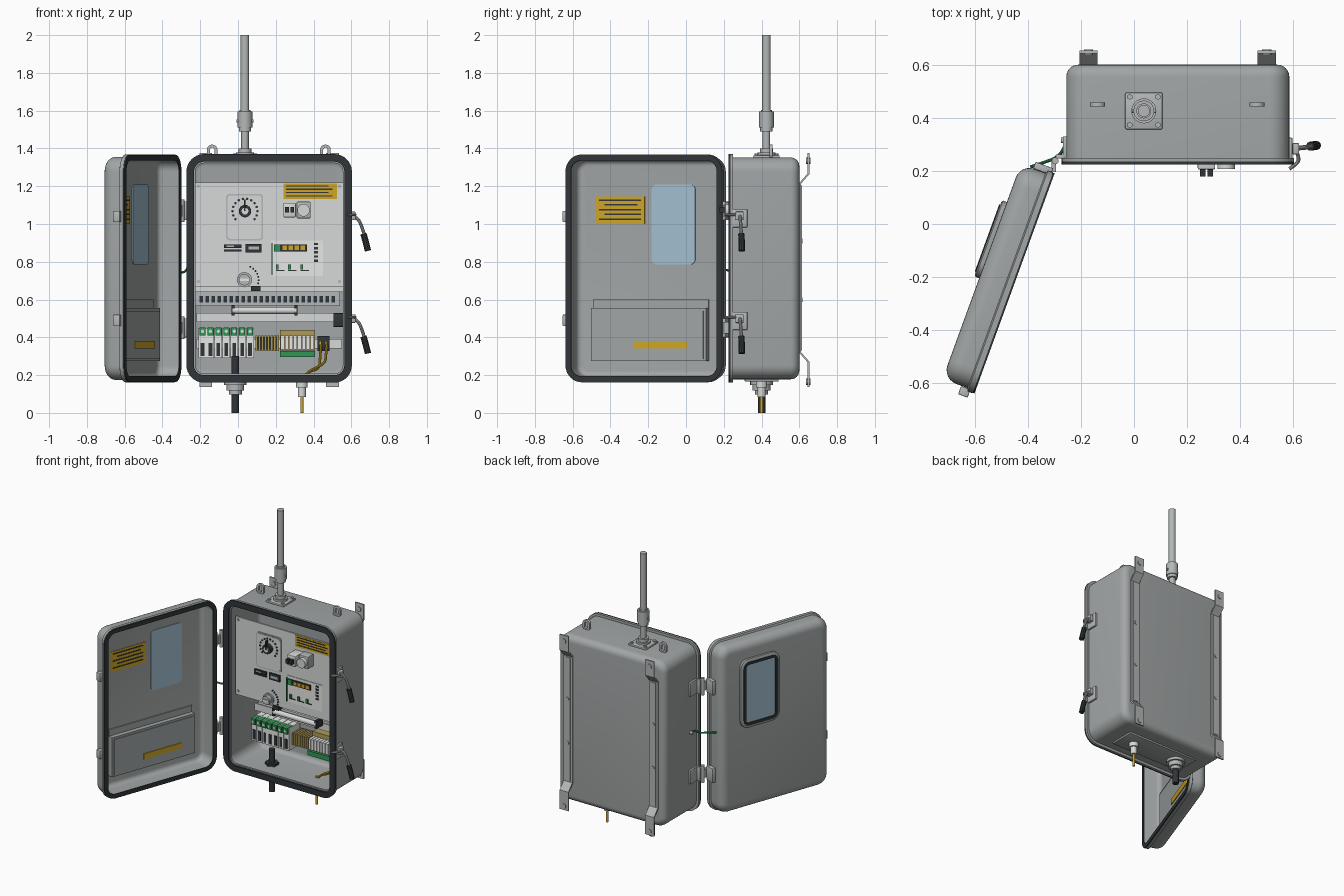
import bpy, bmesh, math
from mathutils import Matrix, Vector

if "Cube" in bpy.data.objects:
    bpy.data.objects.remove(bpy.data.objects["Cube"])

def material(name, c):
    m = bpy.data.materials.new(name)
    m.diffuse_color = (*c, 1)
    m.use_nodes = True
    m.node_tree.nodes["Principled BSDF"].inputs["Base Color"].default_value = m.diffuse_color
    return m

GREY = material("enclosure grey", (0.36, 0.38, 0.38))
LIGHT = material("panel light grey", (0.68, 0.69, 0.69))
METAL = material("metal grey", (0.46, 0.48, 0.48))
WHITE = material("white", (0.85, 0.85, 0.84))
DARK = material("rubber black", (0.03, 0.036, 0.04))
YELLOW = material("yellow", (0.62, 0.38, 0.02))
GREEN = material("green", (0.03, 0.30, 0.09))
GLASS = material("window blue", (0.36, 0.52, 0.63))
TAN = material("terminal tan", (0.42, 0.33, 0.10))
I = Matrix()
DOOR = Matrix.Translation((-0.305, 0.195, 0)) @ Matrix.Rotation(math.radians(-110), 4, 'Z')

def finish(bm, name, mat, M=I):
    bmesh.ops.recalc_face_normals(bm, faces=bm.faces)
    me = bpy.data.meshes.new(name)
    bm.to_mesh(me)
    bm.free()
    me.materials.append(mat)
    ob = bpy.data.objects.new(name, me)
    ob.matrix_world = M
    bpy.context.collection.objects.link(ob)
    return ob

def boxes(name, mat, *bs, M=I, bevel=0):
    """each box is x0, x1, y0, y1, z0, z1"""
    bm = bmesh.new()
    for x0, x1, y0, y1, z0, z1 in bs:
        T = Matrix.Translation(((x0+x1)/2, (y0+y1)/2, (z0+z1)/2)) @ Matrix.Diagonal((x1-x0, y1-y0, z1-z0, 1))
        bmesh.ops.create_cube(bm, size=1, matrix=T)
    ob = finish(bm, name, mat, M)
    if bevel:
        mod = ob.modifiers.new("bevel", 'BEVEL')
        mod.width, mod.segments = bevel, 2
    return ob

def cyls(name, mat, axis, *cs, M=I, n=24):
    """each cylinder is x, y, z, radius, length; it starts at the point and runs along the axis"""
    bm = bmesh.new()
    R = {'x': Matrix.Rotation(math.pi/2, 4, 'Y'), 'y': Matrix.Rotation(-math.pi/2, 4, 'X'), 'z': I}[axis]
    for x, y, z, r, h in cs:
        T = Matrix.Translation((x, y, z)) @ R @ Matrix.Translation((0, 0, h/2))
        bmesh.ops.create_cone(bm, cap_ends=True, segments=n, radius1=r, radius2=r, depth=abs(h), matrix=T)
    return finish(bm, name, mat, M)

def fillet(d, y, R, s, n=6):
    return [(d + R*(1-math.cos(t)), y - s*R*(1-math.sin(t))) for t in (math.pi/2*i/n for i in range(n+1))]

def loft(name, mat, rect, r, rings, M=I, loop=False, n=8):
    """rounded rectangle in xz, swept through rings of (inset, y)"""
    x0, x1, z0, z1 = rect
    bm = bmesh.new()
    rows = []
    for d, y in rings:
        q = max(r-d, 0.004)
        row = []
        for k, (cx, cz) in enumerate([(x1-d-q, z1-d-q), (x0+d+q, z1-d-q), (x0+d+q, z0+d+q), (x1-d-q, z0+d+q)]):
            for i in range(n+1):
                a = math.pi/2*(k + i/n)
                row.append(bm.verts.new((cx+q*math.cos(a), y, cz+q*math.sin(a))))
        rows.append(row)
    pairs = list(zip(rows, rows[1:])) + ([(rows[-1], rows[0])] if loop else [])
    for a, b in pairs:
        for i in range(len(a)):
            j = (i+1) % len(a)
            bm.faces.new((a[i], a[j], b[j], b[i]))
    if not loop:
        bm.faces.new(rows[0])
        bm.faces.new(rows[-1])
    return finish(bm, name, mat, M)

def tube(name, mat, r, *pts):
    cu = bpy.data.curves.new(name, 'CURVE')
    cu.dimensions, cu.bevel_depth, cu.bevel_resolution, cu.use_fill_caps = '3D', r, 3, True
    s = cu.splines.new('NURBS')
    s.points.add(len(pts)-1)
    for p, c in zip(s.points, pts):
        p.co = (*c, 1)
    s.use_endpoint_u, s.order_u = True, min(3, len(pts))
    cu.materials.append(mat)
    ob = bpy.data.objects.new(name, cu)
    bpy.context.collection.objects.link(ob)

# enclosure shell, with front gasket
CASE = (-0.255, 0.585, 0.178, 1.352)
loft("enclosure_shell", GREY, CASE, 0.075, fillet(.012, .588, .035, 1)[::-1] +
     [(.012, .25), (.03, .25), (.03, .236), (-.018, .236), (-.018, .248), (0, .248)] + fillet(0, .6, .045, 1))
loft("enclosure_gasket", DARK, CASE, 0.075, [(-.018, .236), (-.018, .224), (.022, .224), (.022, .236)], loop=True)

# door shell, gasket and window
LEAF = (0, 0.886, 0.162, 1.368)
loft("door_shell", GREY, LEAF, 0.09, fillet(.03, -.112, .03, -1)[::-1] +
     [(.03, 0), (0, 0), (0, -.02), (.012, -.025)] + fillet(.012, -.125, .055, -1), M=DOOR)
loft("door_gasket", DARK, LEAF, 0.09, [(.002, 0), (.002, .007), (.032, .007), (.032, 0)], M=DOOR, loop=True)
WIN = (0.195, 0.44, 0.785, 1.21)
loft("window_bezel", GREY, WIN, 0.03, [(-.03, -.12), (-.03, -.14), (-.022, -.145), (-.004, -.145), (-.004, -.12)], M=DOOR, loop=True)
loft("window_seal", DARK, WIN, 0.03, [(-.012, -.12), (-.012, -.149), (.006, -.149), (.006, -.12)], M=DOOR, loop=True)
loft("window_glass", GLASS, WIN, 0.03, [(0, -.107), (0, -.139)], M=DOOR)

# door inside: label and document pocket
boxes("door_label", YELLOW, (.48, .755, -.113, -.108, 1.0, 1.145), M=DOOR)
boxes("door_label_lines", DARK, *[(.50+.02*(i == 3), .735-.03*(i % 2), -.109, -.106, 1.022+.025*i, 1.030+.025*i) for i in range(5)], M=DOOR)
boxes("document_pocket", GREY, (.12, .77, -.113, -.072, .275, .555), (.12, .77, -.113, -.104, .555, .60),
      (.135, .755, -.073, -.067, .285, .54), M=DOOR)
boxes("pocket_label", YELLOW, (.225, .525, -.068, -.062, .34, .38), M=DOOR)

# hinges, catches and earth wire
for z in (1.07, .45):
    boxes("hinge_body_leaf", METAL, (-.268, -.25, .25, .33, z-.05, z+.05), (-.295, -.262, .246, .262, z-.05, z+.05), bevel=.003)
    boxes("hinge_door_leaf", METAL, (-.014, .012, -.075, -.005, z-.05, z+.05), M=DOOR, bevel=.003)
    cyls("hinge_barrel", METAL, 'z', (-.297, .238, z-.06, .013, .12))
    boxes("hinge_arm", METAL, (-.31, -.294, .195, .24, z-.03, z+.03))
for z in (1.04, .49):
    boxes("door_catch", METAL, (.875, .908, -.05, -.012, z-.03, z+.03), M=DOOR, bevel=.004)
tube("earth_wire", GREEN, .006, (-.25, .32, .76), (-.265, .28, .765), (-.29, .25, .74), (-.33, .235, .75), (-.39, .215, .757))
cyls("earth_stud", METAL, 'x', (-.275, .315, .76, .01, .03))

# side latches with lever and grip
for z in (1.03, .487):
    boxes("latch_base", METAL, (.58, .597, .235, .325, z-.048, z+.048), (.597, .622, .262, .305, z-.01, z+.035), bevel=.004)
    tube("latch_hook", METAL, .007, (.60, .30, z+.02), (.625, .25, z+.02), (.612, .225, z+.02), (.585, .208, z+.02))
    tube("latch_lever", METAL, .009, (.60, .285, z+.025), (.635, .287, z), (.655, .29, z-.04), (.668, .293, z-.085))
    tube("latch_grip", DARK, .017, (.664, .293, z-.082), (.677, .295, z-.125), (.688, .296, z-.172))

# antenna mast with its mounting plate, lifting eyes
MX, MY = .037, .426
boxes("mast_base_plate", METAL, (MX-.07, MX+.07, MY-.07, MY+.07, 1.348, 1.364), bevel=.006)
cyls("mast_base_bolts", METAL, 'z', *[(MX+a, MY+b, 1.36, .011, .012) for a in (-.053, .053) for b in (-.053, .053)], n=6)
cyls("antenna_mast", METAL, 'z', (MX, MY, 1.36, .047, .018), (MX, MY, 1.37, .035, .03), (MX, MY, 1.38, .02, .12),
     (MX, MY, 1.49, .033, .02), (MX, MY, 1.51, .039, .085), (MX, MY, 1.59, .028, .014), (MX, MY, 1.6, .0225, .4))
cyls("mast_set_screw", METAL, 'x', (MX-.045, MY, 1.545, .008, .09))
for x in (-.137, .463):
    loft("lifting_eye", METAL, (x-.028, x+.028, 1.345, 1.42), .027, [(0, .442), (0, .458), (.016, .458), (.016, .442)], loop=True)

# wall straps, bolted at both ends
PROFILE = [(.648, 1.375), (.648, 1.265), (.604, 1.215), (.604, .32), (.648, .27), (.648, .137)]
for x in (-.171, .5):
    bm = bmesh.new()
    cols = [[bm.verts.new((x+s, y, z)) for y, z in PROFILE] for s in (-.034, .034)]
    for i in range(len(PROFILE)-1):
        bm.faces.new((cols[0][i], cols[1][i], cols[1][i+1], cols[0][i+1]))
    ob = finish(bm, "wall_strap", METAL)
    mod = ob.modifiers.new("thickness", 'SOLIDIFY')
    mod.thickness, mod.offset = .01, 0
    boxes("strap_rib", METAL, (x-.02, x+.02, .604, .613, .33, 1.205))
    cyls("strap_bolts", METAL, 'y', *[(x, .605, z, .012, .013) for z in (.6, .91)],
         *[(x, .636, z, .017, .022) for z in (.165, 1.335)], n=12)

# bottom gland plate, cables
boxes("gland_plate", GREY, (-.11, .44, .31, .49, .166, .182), bevel=.004)
GX, EX, CY = -.014, .338, .4
cyls("cable_gland", METAL, 'z', (GX, CY, .148, .06, .02), (GX, CY, .118, .047, .03), (GX, CY, .098, .034, .025))
cyls("cable_gland_locknut", DARK, 'z', (GX, CY, .185, .045, .022), n=6)
cyls("power_cable", DARK, 'z', (GX, CY, 0, .02, .3))
cyls("earth_gland", LIGHT, 'z', (EX, CY, .135, .03, .035), (EX, CY, .085, .021, .055))
cyls("earth_cable", YELLOW, 'z', (EX, CY, 0, .008, .2))
for s in (0, .03):
    tube("earth_lead", YELLOW, .007, (EX, CY, .18), (EX+.03, CY, .22), (.43+s, .42, .23+s), (.435+s, .425, .3), (.44+s, .445, .36))

# instrument panel, facing the front
P = .30
def plate(name, mat, *rects, y=P-.004, d=.006, bevel=0):
    boxes(name, mat, *[(a, b, y, y+d, c, e) for a, b, c, e in rects], bevel=bevel)
boxes("instrument_panel", LIGHT, (-.23, .557, P, P+.012, .675, 1.22), (-.23, .557, P, P+.06, .668, .68),
      (-.23, .557, P+.05, P+.06, .64, .68))
cyls("panel_screws", METAL, 'y', *[(x, P-.006, z, .009, .01) for x in (-.21, .537) for z in (.695, 1.2)], n=12)
loft("dial_plate", METAL, (-.063, .133, .913, 1.16), .02, [(0, P+.002), (0, P-.006)])
loft("dial_face", LIGHT, (-.055, .125, .921, 1.152), .016, [(0, P), (0, P-.009)])
ring = lambda r, s, a0, a1, n, cx, cz: [(cx+r*math.cos(a), P-.012, cz+r*math.sin(a), s, .008)
        for a in (math.radians(a0+(a1-a0)*i/(n-1)) for i in range(n))]
cyls("dial_marks", DARK, 'y', *ring(.066, .007, -40, 220, 14, .037, 1.068), n=8)
cyls("dial_knob", DARK, 'y', (.037, P-.035, 1.068, .033, .04))
cyls("dial_knob_cap", LIGHT, 'y', (.037, P-.04, 1.068, .018, .01))
boxes("dial_pointer", DARK, (.033, .041, P-.044, P-.02, 1.068, 1.13))
plate("warning_label", YELLOW, (.24, .525, 1.132, 1.215))
plate("warning_label_lines", DARK, *[(.255, .50-.02*(i % 2), 1.145+.018*i, 1.151+.018*i) for i in range(4)], y=P-.007)
boxes("twin_socket", LIGHT, (.24, .306, .205, P, 1.035, 1.112), bevel=.006)
boxes("twin_socket_pins", DARK, *[(x, x+.02, .178, .21, 1.06, 1.09) for x in (.249, .277)])
boxes("round_socket", METAL, (.31, .385, .235, P, 1.03, 1.118), bevel=.006)
cyls("round_socket_cap", LIGHT, 'y', (.347, .208, 1.073, .033, .03))
plate("data_ports", DARK, (.04, .125, .85, .895), (-.075, .018, .872, .892), (-.075, .018, .855, .866), y=P-.012, d=.014)
plate("data_port_tongues", METAL, (.055, .11, .864, .882), (-.06, -.02, .878, .886), y=P-.015)
plate("controller_face", WHITE, (.175, .45, .725, .912))
plate("controller_strip", DARK, (.19, .365, .855, .892), y=P-.012, d=.012)
plate("controller_terminals", YELLOW, *[(.235+.032*i, .26+.032*i, .862, .885) for i in range(4)], y=P-.015)
plate("controller_green_plug", GREEN, (.19, .222, .855, .892), (.177, .182, .73, .9), *[(.2+.065*i, .215+.065*i, .758, .785) for i in range(3)], y=P-.016, d=.014)
plate("controller_marks", DARK, *[(.2+.065*i, .245+.065*i, .752, .757) for i in range(3)],
      *[(.402, .424, .80+.022*i, .812+.022*i) for i in range(5)], y=P-.008)
cyls("selector_knob", METAL, 'y', (.034, P-.012, .705, .04, .014), (.034, P-.035, .705, .03, .03))
boxes("selector_pointer", WHITE, (.008, .06, P-.042, P-.03, .698, .712))
cyls("selector_marks", DARK, 'y', *ring(.075, .005, -15, 65, 7, .034, .705), n=8)
boxes("selector_block", DARK, (.068, .118, P-.012, P+.03, .645, .672))

# cable duct, pull bar, rails
boxes("cable_duct", METAL, (-.23, .54, .49, .588, .565, .64))
boxes("duct_slots", DARK, *[(-.205+.0318*i, -.185+.0318*i, .486, .492, .585, .618) for i in range(23)])
boxes("mounting_strip", LIGHT, (-.22, .55, .50, .51, .48, .53), (-.22, .55, .54, .588, .485, .525))
boxes("pull_bar_ends", DARK, (-.035, -.018, .43, .50, .515, .57), (.298, .315, .43, .50, .515, .57))
cyls("pull_bar", LIGHT, 'x', (-.03, .445, .542, .018, .34))
boxes("junction_block", DARK, (.505, .575, .42, .52, .455, .528), bevel=.004)
boxes("din_rail", LIGHT, (-.22, .55, .56, .575, .34, .39), (-.22, .55, .57, .588, .35, .38))

# relay modules
MOD = [-.208+.042*i for i in range(7)]
boxes("relay_modules", WHITE, *[(x, x+.04, .45, .575, .29, .45) for x in MOD])
boxes("relay_slots", DARK, *[(x+.01, x+.03, .446, .452, .302, .37) for x in MOD])
boxes("relay_plugs", GREEN, *[(x+.004, x+.036, .435, .50, .41, .452) for x in MOD])
cyls("relay_screws", LIGHT, 'y', *[(x+.02, .432, .432, .009, .005) for x in MOD], n=12)

# terminal blocks and breaker
boxes("tan_terminals", TAN, *[(.092+.016*i, .104+.016*i, .475, .575, .328, .41) for i in range(8)])
boxes("tan_terminal_gaps", DARK, (.092, .216, .485, .57, .335, .402))
boxes("terminal_backing", TAN, (.222, .408, .52, .575, .33, .44))
boxes("white_terminals", WHITE, *[(.226+.0225*i, .245+.0225*i, .465, .54, .335, .41) for i in range(8)])
boxes("terminal_base", GREEN, (.222, .408, .46, .56, .295, .328))
boxes("breaker", DARK, (.42, .485, .45, .575, .328, .408), bevel=.003)
boxes("breaker_levers", YELLOW, (.43, .442, .442, .455, .36, .38), (.46, .472, .442, .455, .36, .38))

# convert tubes to mesh, smooth shading with sharp edges kept
bpy.ops.object.select_all(action='SELECT')
bpy.context.view_layer.objects.active = next(o for o in bpy.data.objects if o.type == 'CURVE')
bpy.ops.object.convert(target='MESH')
bpy.ops.object.select_all(action='SELECT')
bpy.ops.object.shade_smooth_by_angle(angle=math.radians(35))
